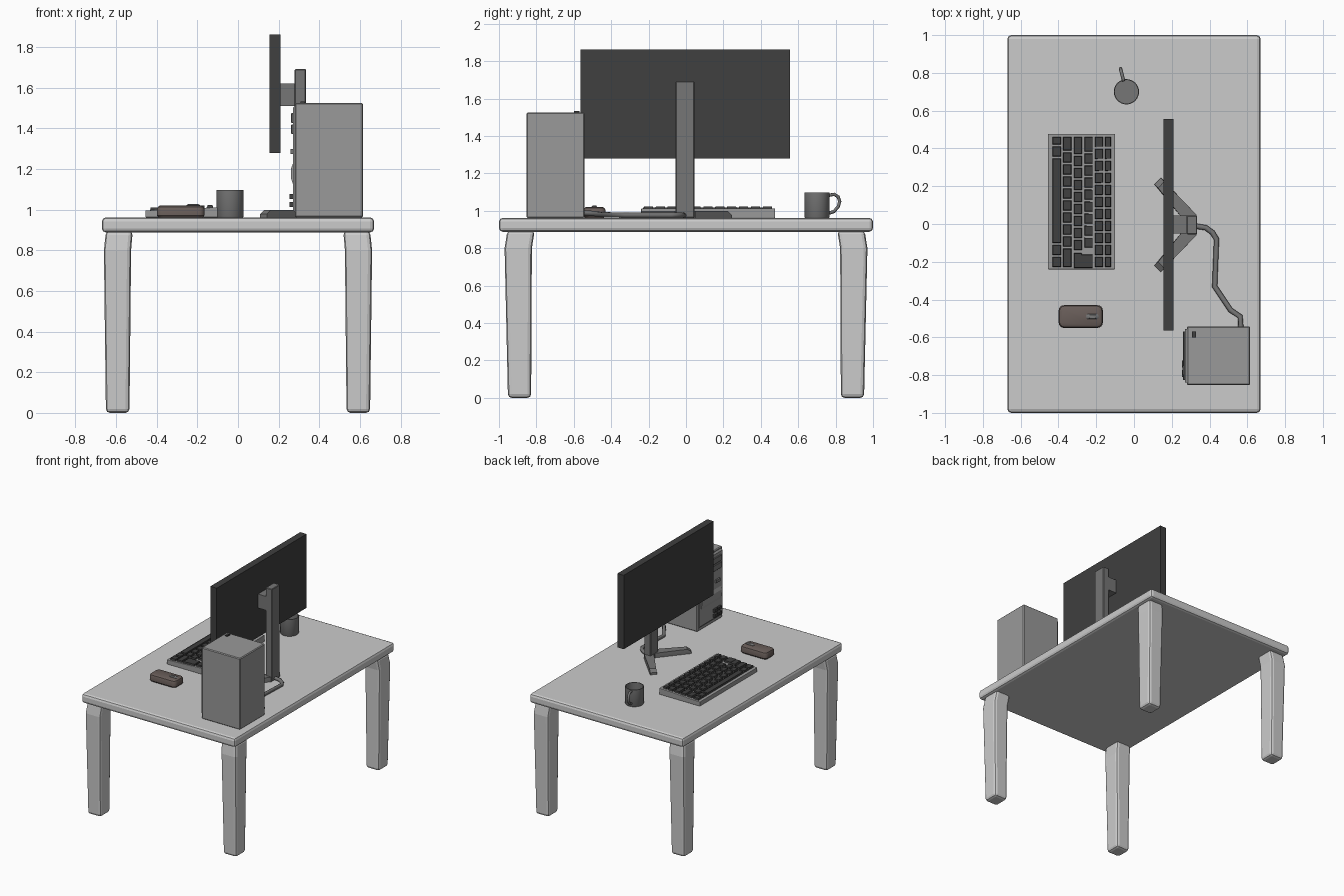
import bpy, bmesh, math
from mathutils import Vector

if "Cube" in bpy.data.objects:
    bpy.data.objects.remove(bpy.data.objects["Cube"])


def material(name, r, g, b):
    m = bpy.data.materials.new(name)
    m.diffuse_color = (r, g, b, 1)
    m.use_nodes = True
    m.node_tree.nodes["Principled BSDF"].inputs["Base Color"].default_value = m.diffuse_color
    return m


BLACK = material("black_plastic", 0.05, 0.05, 0.05)
DARK = material("dark_grey", 0.18, 0.18, 0.18)
MID = material("mid_grey", 0.32, 0.32, 0.32)
BROWN = material("brown_plastic", 0.14, 0.11, 0.10)


def finish(name, bm, mat=None, bevel=0, segments=2):
    bmesh.ops.recalc_face_normals(bm, faces=bm.faces)
    me = bpy.data.meshes.new(name)
    bm.to_mesh(me)
    bm.free()
    ob = bpy.data.objects.new(name, me)
    bpy.context.collection.objects.link(ob)
    if mat:
        me.materials.append(mat)
    if bevel:
        b = ob.modifiers.new("Bevel", 'BEVEL')
        b.width, b.segments, b.limit_method = bevel, segments, 'ANGLE'
    return ob


def loft(bm, rings, capped=True):
    loops = [[bm.verts.new(p) for p in r] for r in rings]
    n = len(loops[0])
    for a, b in zip(loops, loops[1:]):
        for i in range(n):
            bm.faces.new((a[i], a[(i + 1) % n], b[(i + 1) % n], b[i]))
    if capped:
        bm.faces.new(loops[0])
        bm.faces.new(loops[-1])


def rect(cx, cy, hx, hy, z):
    return [(cx + sx * hx, cy + sy * hy, z) for sx, sy in ((-1, -1), (1, -1), (1, 1), (-1, 1))]


def box(name, x, y, z, mat=None, bevel=0, segments=2):
    bm = bmesh.new()
    c = ((x[0] + x[1]) / 2, (y[0] + y[1]) / 2, (x[1] - x[0]) / 2, (y[1] - y[0]) / 2)
    loft(bm, [rect(*c, z[0]), rect(*c, z[1])])
    return finish(name, bm, mat, bevel, segments)


def side_prism(name, profile, y, mat=None, bevel=0):
    # x-z profile pulled along y
    bm = bmesh.new()
    loft(bm, [[(px, yy, pz) for px, pz in profile] for yy in y])
    return finish(name, bm, mat, bevel)


def tube(name, pts, radius, mat=None, spline='POLY'):
    cu = bpy.data.curves.new(name, 'CURVE')
    cu.dimensions = '3D'
    cu.bevel_depth, cu.bevel_resolution, cu.use_fill_caps = radius, 2, True
    s = cu.splines.new(spline)
    s.points.add(len(pts) - 1)
    for p, co in zip(s.points, pts):
        p.co = (*co, 1)
    ob = bpy.data.objects.new(name, cu)
    bpy.context.collection.objects.link(ob)
    if mat:
        cu.materials.append(mat)
    return ob


# Table: rounded slab on four tapered, slightly kinked legs
TOP = 0.962
box("table_top", (-0.67, 0.67), (-1, 1), (0.888, TOP), None, 0.02)
for xn, sx in (("left", -1), ("right", 1)):
    for yn, sy in (("front", -1), ("back", 1)):
        bm = bmesh.new()
        loft(bm, [rect(sx * cx, sy * cy, hx, hy, z) for cx, cy, hx, hy, z in (
            (0.592, 0.89, 0.058, 0.062, 0), (0.593, 0.897, 0.067, 0.073, 0.80),
            (0.584, 0.882, 0.066, 0.073, 0.895))])
        leg = finish(f"{yn}_{xn}_leg", bm, None, 0.02)
        leg.modifiers["Bevel"].angle_limit = math.radians(40)

# Monitor: panel, arm, post and two splayed feet
box("monitor_panel", (0.155, 0.21), (-0.565, 0.555), (1.28, 1.863), BLACK)
box("monitor_arm", (0.208, 0.30), (-0.05, 0.045), (1.51, 1.62), DARK)
box("monitor_post", (0.279, 0.334), (-0.055, 0.045), (TOP, 1.692), DARK, 0.004, 1)
for side, s in (("left", 1), ("right", -1)):
    plan = [(0.108, 0.215), (0.142, 0.25), (0.33, 0.055), (0.33, 0), (0.285, 0)]
    top = [(0.128, 0.195), (0.160, 0.23)] + plan[2:]
    bm = bmesh.new()
    loft(bm, [[(x, s * y - 0.005, z) for x, y in ring]
              for ring, z in ((plan, TOP), (plan, 0.978), (top, 0.998))])
    finish(f"monitor_foot_{side}", bm, DARK)
tube("cable", [(0.32, -0.01, 0.976), (0.38, -0.02, 0.976), (0.415, -0.045, 0.976),
               (0.437, -0.08, 0.976), (0.427, -0.33, 0.976), (0.51, -0.455, 0.98),
               (0.562, -0.49, 0.985), (0.566, -0.55, 0.99)], 0.014, DARK)

# Computer case with drive bays, bulged lower panel, buttons and slots
box("computer_case", (0.28, 0.615), (-0.853, -0.542), (TOP, 1.525), MID, 0.006, 1)
side_prism("case_front_panel", [(0.282, 0.985), (0.27, 1.0), (0.27, 1.50), (0.282, 1.515)],
           (-0.84, -0.555), MID)
for i, z in enumerate((1.372, 1.427)):
    box(f"drive_bay_{i + 1}", (0.262, 0.28), (-0.825, -0.57), (z, z + 0.048), DARK, 0.003, 1)
box("drive_button", (0.258, 0.28), (-0.80, -0.75), (1.275, 1.298), DARK)
side_prism("lower_panel", [(0.28, 1.10), (0.262, 1.15), (0.26, 1.20), (0.28, 1.25)],
           (-0.825, -0.57), MID)
for i, z in enumerate((1.013, 1.053)):
    for j, y in enumerate((-0.81, -0.76)):
        box(f"front_port_{i}_{j}", (0.254, 0.28), (y, y + 0.038), (z, z + 0.024), BLACK)
box("power_button", (0.308, 0.328), (-0.60, -0.57), (1.52, 1.533), BLACK)

# Keyboard: wedge base
KX0, KX1, KY0, KY1 = -0.455, -0.10, -0.24, 0.477


def key_z(x):
    return 0.996 + 0.016 * (x - KX0) / (KX1 - KX0)


side_prism("keyboard_base", [(KX0, TOP), (KX1, TOP), (KX1, key_z(KX1)), (KX0, key_z(KX0))],
           (KY0, KY1), MID, 0.003)
# Keys: rows of tapered caps, widths in key units, running from +y to -y
rows = [(-0.433, -0.386, [0.8, 1, 7.2, 1, 1]),
        (-0.376, -0.331, [1.3] + [1] * 8 + [1.7]),
        (-0.319, -0.275, [1.6] + [1] * 8),
        (-0.263, -0.218, [1.4] + [1] * 8),
        (-0.208, -0.163, [1] * 11),
        (-0.153, -0.122, [1] * 11)]
keys = []
for x0, x1, widths in rows:
    y = 0.467
    for w in widths:
        w *= 0.0636
        keys.append((x0, x1, y - w + 0.005, y - 0.005))
        y -= w
keys += [(-0.319, -0.275, -0.233, -0.154), (-0.280, -0.218, -0.233, -0.160),
         ]
bm = bmesh.new()
for x0, x1, y0, y1 in keys:
    cx, cy, hx, hy = (x0 + x1) / 2, (y0 + y1) / 2, (x1 - x0) / 2, (y1 - y0) / 2
    z = key_z(cx)
    loft(bm, [rect(cx, cy, hx, hy, z - 0.004),
              rect(cx, cy, hx - 0.003, hy - 0.003, z + 0.013)])
finish("keyboard_keys", bm, BLACK)


# Mouse: rounded plan, lofted with a softened top edge, and a scroll wheel
def rounded(cx, cy, hx, hy, r, z, n=5):
    pts = []
    for k, (sx, sy) in enumerate(((1, 1), (-1, 1), (-1, -1), (1, -1))):
        for i in range(n):
            a = math.pi / 2 * (k + i / (n - 1))
            pts.append((cx + sx * (hx - r) + r * math.cos(a),
                        cy + sy * (hy - r) + r * math.sin(a), z))
    return pts


bm = bmesh.new()
loft(bm, [rounded(-0.282, -0.49, 0.117 - i, 0.06 - i, 0.028 - i / 2, z)
          for i, z in ((0.008, TOP), (0, 0.972), (0, 1.002), (0.005, 1.014), (0.015, 1.02))])
finish("mouse_body", bm, BROWN)
bm = bmesh.new()
loft(bm, [rounded(-0.22, -0.49, 0.034, 0.014, 0.013, 1.012),
          rounded(-0.22, -0.49, 0.034, 0.014, 0.013, 1.022),
          rounded(-0.22, -0.49, 0.022, 0.009, 0.008, 1.029)])
finish("mouse_wheel", bm, DARK)

# Mug: open cup with a thin wall and a looped handle
MX, MY = -0.04, 0.70
bm = bmesh.new()
loft(bm, [[(MX + r * math.cos(a), MY + r * math.sin(a), z)
           for a in (math.tau * i / 32 for i in range(32))]
          for r, z in ((0.064, TOP), (0.067, 0.967), (0.067, 1.097), (0.062, 1.097), (0.062, 0.972))])
mug = finish("mug", bm, DARK)
d = Vector((-0.25, 0.97, 0))
path = [(0.06, 1.082), (0.095, 1.088), (0.117, 1.075), (0.126, 1.05),
        (0.117, 1.022), (0.095, 0.997), (0.06, 0.985)]
tube("mug_handle", [(MX + d.x * r, MY + d.y * r, z) for r, z in path], 0.009, DARK)

# Smooth the round parts
for ob in bpy.data.objects:
    ob.select_set(ob.name in {"mug", "mouse_body", "mouse_wheel"})
bpy.context.view_layer.objects.active = mug
bpy.ops.object.shade_smooth_by_angle(angle=math.radians(35))
